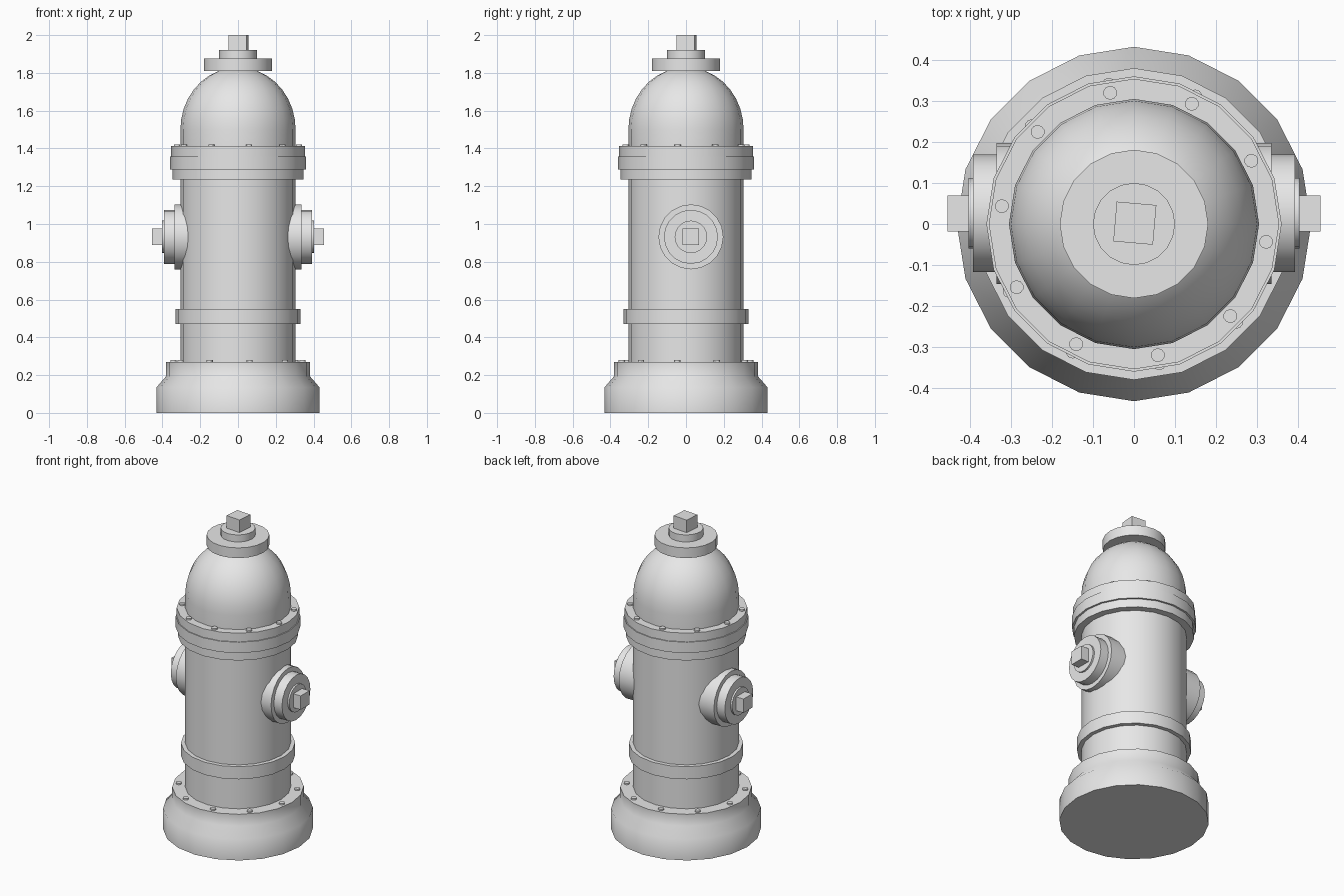
import bpy, bmesh, math
from mathutils import Matrix, Vector

if "Cube" in bpy.data.objects:
    bpy.data.objects.remove(bpy.data.objects["Cube"], do_unlink=True)

SIDES = 20
GREY = (0.8, 0.8, 0.8, 1.0)
paint = bpy.data.materials.new("grey_paint")
paint.use_nodes = True
paint.diffuse_color = GREY
paint.node_tree.nodes["Principled BSDF"].inputs["Base Color"].default_value = GREY


def finish(name, bm, angle=45, mirror=False):
    """Turn a bmesh into a painted, smooth-shaded object."""
    bmesh.ops.recalc_face_normals(bm, faces=bm.faces[:])
    mesh = bpy.data.meshes.new(name)
    bm.to_mesh(mesh)
    bm.free()
    mesh.materials.append(paint)
    obj = bpy.data.objects.new(name, mesh)
    bpy.context.collection.objects.link(obj)
    bpy.ops.object.select_all(action="DESELECT")
    obj.select_set(True)
    bpy.context.view_layer.objects.active = obj
    bpy.ops.object.shade_smooth_by_angle(angle=math.radians(angle))
    if mirror:
        obj.modifiers.new("Mirror", "MIRROR")
    return obj


def lathe(name, profile, matrix=Matrix(), mirror=False):
    """Revolve (radius, height) points around z and close both ends."""
    bm = bmesh.new()
    rings = []
    for r, h in profile:
        ring = []
        for i in range(SIDES):
            a = math.tau * i / SIDES
            ring.append(bm.verts.new(matrix @ Vector((r * math.cos(a), r * math.sin(a), h))))
        rings.append(ring)
    for low, high in zip(rings, rings[1:]):
        for i in range(SIDES):
            j = (i + 1) % SIDES
            bm.faces.new((low[i], low[j], high[j], high[i]))
    bm.faces.new(rings[0][::-1])
    bm.faces.new(rings[-1])
    return finish(name, bm, mirror=mirror)


def block(name, size, matrix, mirror=False):
    bm = bmesh.new()
    bmesh.ops.create_cube(bm, size=1, matrix=matrix @ Matrix.Diagonal((*size, 1)))
    return finish(name, bm, mirror=mirror)


def bolt_circle(name, radius, z, height=0.022):
    """Ten bolt heads, half sunk into the flange."""
    bm = bmesh.new()
    for i in range(10):
        a = math.radians(28.3 + 36 * i)
        spot = Matrix.Translation((radius * math.cos(a), radius * math.sin(a), z))
        bmesh.ops.create_cone(bm, cap_ends=True, segments=10, radius1=0.017,
                              radius2=0.017, depth=height, matrix=spot)
    return finish(name, bm)


# Foot and barrel
lathe("base", [(0.432, 0), (0.432, 0.135), (0.38, 0.195), (0.38, 0.27)])
lathe("barrel", [(0.305, 0.25), (0.305, 1.3)])
lathe("barrel_band", [(0.33, 0.47), (0.33, 0.55)])
bolt_circle("base_bolts", 0.345, 0.268)

# Bolted flange below the dome
lathe("flange_lower", [(0.348, 1.235), (0.348, 1.3)])
lathe("flange_middle", [(0.36, 1.288), (0.36, 1.357)])
lathe("flange_upper", [(0.354, 1.35), (0.354, 1.412)])
bolt_circle("flange_bolts", 0.325, 1.411)

# Dome with its crown and operating nut
arc = [math.radians(a) for a in range(0, 81, 10)]
lathe("dome", [(0.305, 1.4)] + [(0.305 * math.cos(a), 1.5 + 0.33 * math.sin(a)) for a in arc])
lathe("crown_plate", [(0.181, 1.81), (0.181, 1.875)])
lathe("crown_neck", [(0.1, 1.86), (0.1, 1.92)])
block("top_nut", (0.097, 0.097, 0.1),
      Matrix.Translation((0.002, 0.002, 1.95)) @ Matrix.Rotation(math.radians(-5), 4, "Z"))

# Side outlets, mirrored left and right
side = Matrix.Translation((0, 0.026, 0.932)) @ Matrix.Rotation(math.radians(90), 4, "Y")
lathe("outlet_collar", [(0.172, 0.18), (0.172, 0.335)], side, True)
lathe("outlet_cap", [(0.143, 0.32), (0.143, 0.392)], side, True)
lathe("outlet_disc", [(0.086, 0.38), (0.086, 0.403)], side, True)
block("outlet_nut", (0.088, 0.088, 0.07), side @ Matrix.Translation((0, 0, 0.42)), True)
